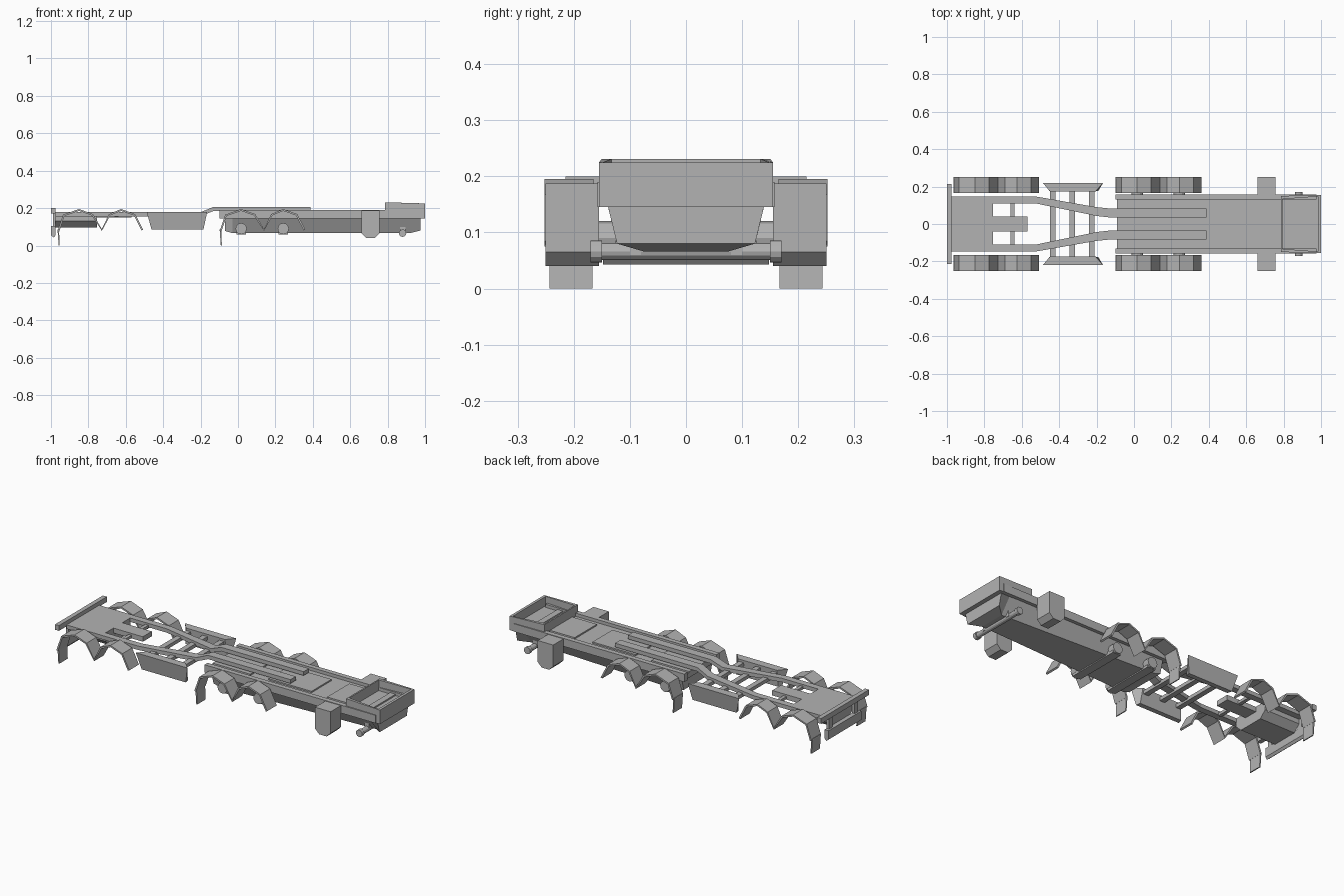
import bpy, bmesh
from mathutils import Vector

old = bpy.data.objects.get("Cube")
if old:
    bpy.data.objects.remove(old)

grey = bpy.data.materials.new("plain_grey")
grey.use_nodes = True
colour = (0.45, 0.45, 0.45, 1)
grey.diffuse_color = colour
grey.node_tree.nodes["Principled BSDF"].inputs["Base Color"].default_value = colour


def finish(name, bm):
    bmesh.ops.recalc_face_normals(bm, faces=bm.faces)
    mesh = bpy.data.meshes.new(name)
    bm.to_mesh(mesh)
    bm.free()
    mesh.materials.append(grey)
    ob = bpy.data.objects.new(name, mesh)
    bpy.context.collection.objects.link(ob)
    return ob


def mirror(ob):
    m = ob.modifiers.new("mirror", 'MIRROR')
    m.use_axis = (False, True, False)
    return ob


def loft(name, rings):
    """Join matching rings of points and cap both ends."""
    bm = bmesh.new()
    loops = [[bm.verts.new(p) for p in r] for r in rings]
    n = len(loops[0])
    for a, b in zip(loops, loops[1:]):
        for i in range(n):
            j = (i + 1) % n
            bm.faces.new((a[i], a[j], b[j], b[i]))
    bm.faces.new(loops[0])
    bm.faces.new(loops[-1])
    return finish(name, bm)


def box(name, x0, x1, y0, y1, z0, z1):
    return loft(name, [[(x, y0, z0), (x, y1, z0), (x, y1, z1), (x, y0, z1)]
                       for x in (x0, x1)])


def side_profile(name, pts, y0, y1):
    return loft(name, [[(x, y, z) for x, z in pts] for y in (y0, y1)])


def strip(name, path, y0, y1, t):
    """Bent sheet following a path of (x, z) points."""
    rings = []
    for i, (x, z) in enumerate(path):
        a = Vector(path[max(i - 1, 0)])
        b = Vector(path[min(i + 1, len(path) - 1)])
        d = (b - a).normalized() * t
        rings.append([(x, y0, z), (x, y1, z),
                      (x + d.y, y1, z - d.x), (x + d.y, y0, z - d.x)])
    return loft(name, rings)


def rod(name, x, z, r, y0, y1, sides=12):
    bm = bmesh.new()
    bmesh.ops.create_cone(bm, cap_ends=True, segments=sides, radius1=r,
                          radius2=r, depth=y1 - y0)
    for v in bm.verts:
        v.co = (x + v.co.x, (y0 + y1) / 2 + v.co.z, z + v.co.y)
    return finish(name, bm)


# Front hull: tapered tub, deck, raised side rails and hatch panels
def tub_ring(x, bottom, low):
    return [(x, -low, bottom), (x, low, bottom), (x, .14, .15), (x, -.14, .15)]


loft("hull_tub", [tub_ring(-.07, .078, .12), tub_ring(-.03, .066, .12),
                  tub_ring(.92, .066, .075), tub_ring(.975, .08, .123)])
box("hull_deck", -.09, .975, -.135, .135, .145, .172)
mirror(box("deck_rail", -.1, .975, .13, .158, .145, .19))
for name, x0, x1, w in (("rear_hatch", -.09, .147, .1),
                        ("middle_hatch", .255, .525, .09),
                        ("front_hatch", .63, .79, .1)):
    box(name, x0, x1, -w, w, .168, .18)

# Open tray at the nose
bm = bmesh.new()
plan = [(.785, -.15), (1, -.155), (1, .155), (.785, .15)]
inner = [(.793, -.133), (.985, -.147), (.985, .147), (.793, .133)]
loops = [[bm.verts.new((x, y, (.145, .225, .225, .172)[k] +
                        (.006 if k in (1, 2) and x < .9 else 0)))
          for x, y in (plan if k < 2 else inner)] for k in range(4)]
for a, b in zip(loops, loops[1:]):
    for i in range(4):
        j = (i + 1) % 4
        bm.faces.new((a[i], a[j], b[j], b[i]))
bm.faces.new(loops[0])
bm.faces.new(loops[-1])
finish("nose_tray", bm)
box("tray_bar", .865, .9, -.14, .14, .172, .18)
rod("nose_roller", .88, .066, .015, -.17, .17)
mirror(rod("roller_cap", .88, .066, .02, .15, .17))
mirror(box("roller_bracket", .865, .895, .08, .1, .06, .1))

# Boxes hung on both sides of the hull, cut off at the lower corners
mirror(side_profile("side_box", [(.66, .187), (.66, .065), (.685, .04),
                                 (.732, .04), (.757, .065), (.757, .187)], .155, .25))

# Long rails running from the tail, inward and up onto the hull
path = [(-.975, .11, .147, .178), (-.525, .11, .147, .178), (-.2, .043, .09, .178),
        (-.13, .035, .083, .207), (.388, .035, .083, .207)]
mirror(loft("chassis_rail", [[(x, a, z - .022), (x, b, z - .022), (x, b, z), (x, a, z)]
                             for x, a, b, z in path]))

# Tail deck with sloping underside, its tongue and cross members
loft("tail_deck", [[(x, -.075, .095), (x, .075, .095), (x, .112, .13),
                    (x, .112, .178), (x, -.112, .178), (x, -.112, .13)]
                   for x in (-.975, -.755)])
box("tail_tongue", -.755, -.57, -.04, .04, .15, .178)
box("tail_cross_bar", -.66, -.64, -.115, .115, .152, .168)
for x in (-.435, -.33, -.225):
    box("middle_cross_bar", x - .015, x + .015, -.18, .18, .145, .165)

# Side skirts at the waist
mirror(loft("side_skirt", [
    [(-.455, .178, .085), (-.19, .178, .085), (-.185, .205, .085), (-.462, .205, .085)],
    [(-.45, .175, .178), (-.205, .175, .178), (-.165, .22, .178), (-.488, .22, .178)]]))

# Tail bumpers
box("tail_upper_bar", -1, -.975, -.215, .215, .17, .2)
side_profile("tail_lower_bar", [(-1, .105), (-1, .055), (-.985, .043),
                                (-.975, .055), (-.975, .105)], -.148, .148)
mirror(box("tail_upright", -.99, -.975, .1, .13, .1, .175))

# Double-arched fenders with mud flaps, axles and hubs on the front pair
arch = [(-.965, .078), (-.935, .165), (-.85, .195), (-.775, .168), (-.728, .088),
        (-.69, .168), (-.625, .195), (-.55, .168), (-.507, .085)]
for name, shift in (("rear", 0), ("front", .867)):
    mirror(strip(name + "_fender", [(x + shift, z) for x, z in arch], .165, .252, .01))
    x = shift - .965
    mirror(side_profile(name + "_mud_flap", [(x, .085), (x + .008, .085),
                                             (x + .012, 0), (x + .006, 0)], .167, .243))
for x in (.017, .242):
    box("axle_beam", x - .025, x + .025, -.155, .155, .06, .085)
    mirror(rod("axle_hub", x, .09, .03, .125, .165))
